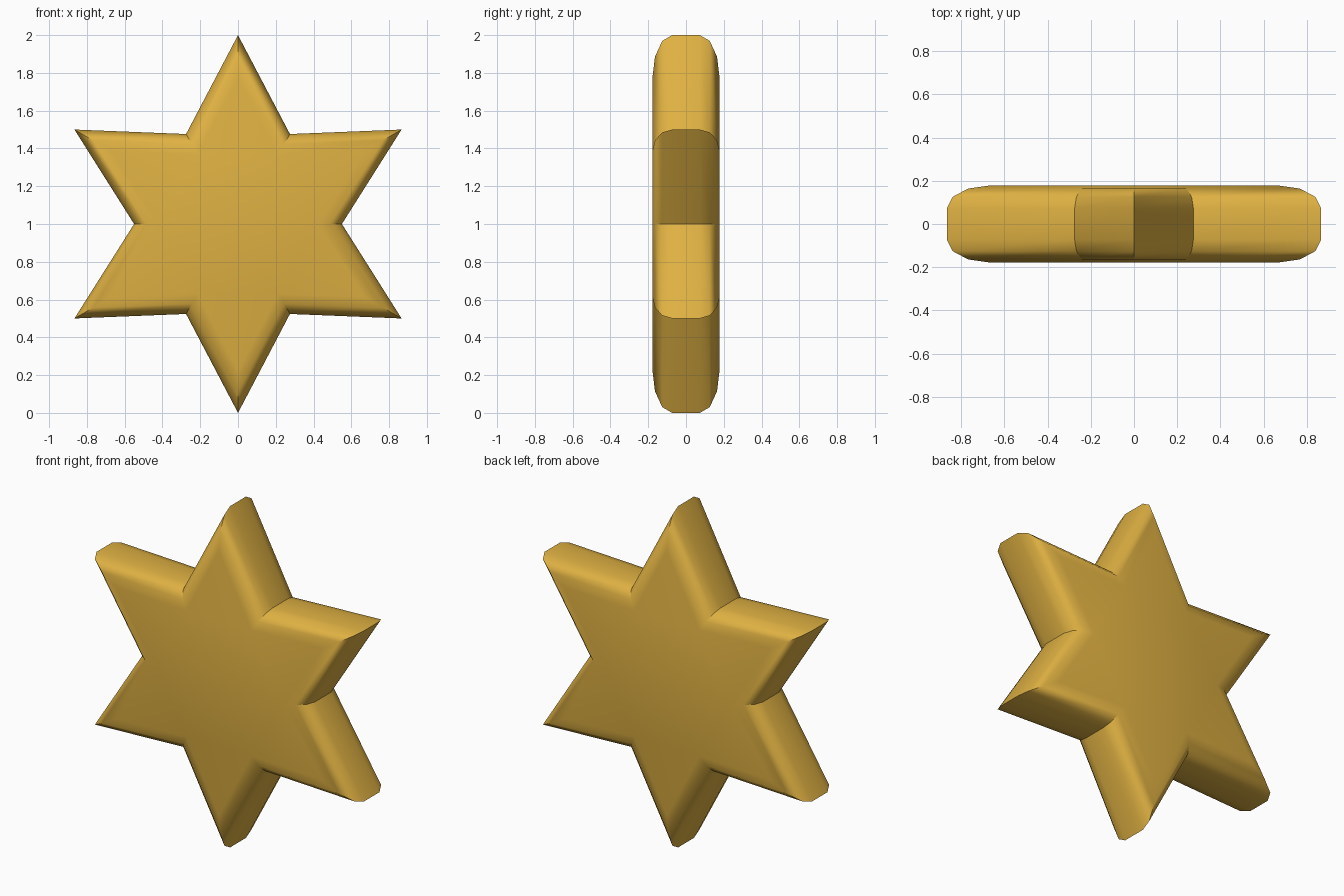
import bpy, bmesh, math

cube = bpy.data.objects.get("Cube")
if cube:
    bpy.data.objects.remove(cube, do_unlink=True)

POINTS, OUTER, INNER = 6, 1.0, 0.55
HALF_DEPTH, ROUND, STEPS = 0.178, 0.105, 3

# Gold material
gold = bpy.data.materials.new("gold")
gold.use_nodes = True
colour = (0.74, 0.44, 0.055, 1)
gold.diffuse_color = colour
gold.node_tree.nodes["Principled BSDF"].inputs["Base Color"].default_value = colour

# Distance from the centre to the line of each star edge
step = math.pi / POINTS
tip = (0, OUTER)
notch = (INNER * math.sin(step), INNER * math.cos(step))
edge_dist = OUTER * notch[0] / math.dist(tip, notch)

# Rounded-edge section, front to back: (depth, outline scale)
section = []
for i in range(STEPS + 1):
    a = math.pi / 2 * i / STEPS
    inset = ROUND * (1 - math.sin(a))
    section.append((-HALF_DEPTH + ROUND * (1 - math.cos(a)), 1 - inset / edge_dist))
section += [(-y, s) for y, s in reversed(section)]

# Star body: scaled outlines bridged together and capped
bm = bmesh.new()
rings = []
for y, scale in section:
    ring = []
    for k in range(2 * POINTS):
        r = scale * (INNER if k % 2 else OUTER)
        ring.append(bm.verts.new((r * math.sin(k * step), y, OUTER + r * math.cos(k * step))))
    rings.append(ring)
for a, b in zip(rings, rings[1:]):
    for k in range(2 * POINTS):
        n = (k + 1) % (2 * POINTS)
        bm.faces.new((a[k], a[n], b[n], b[k]))
bm.faces.new(rings[0])
bm.faces.new(rings[-1])
bmesh.ops.recalc_face_normals(bm, faces=bm.faces)

mesh = bpy.data.meshes.new("star")
bm.to_mesh(mesh)
bm.free()
mesh.materials.append(gold)
star = bpy.data.objects.new("star", mesh)
bpy.context.collection.objects.link(star)

# Smooth the rounded edges, keep the points and notches crisp
bpy.ops.object.select_all(action='DESELECT')
star.select_set(True)
bpy.context.view_layer.objects.active = star
bpy.ops.object.shade_smooth_by_angle(angle=math.radians(35))
